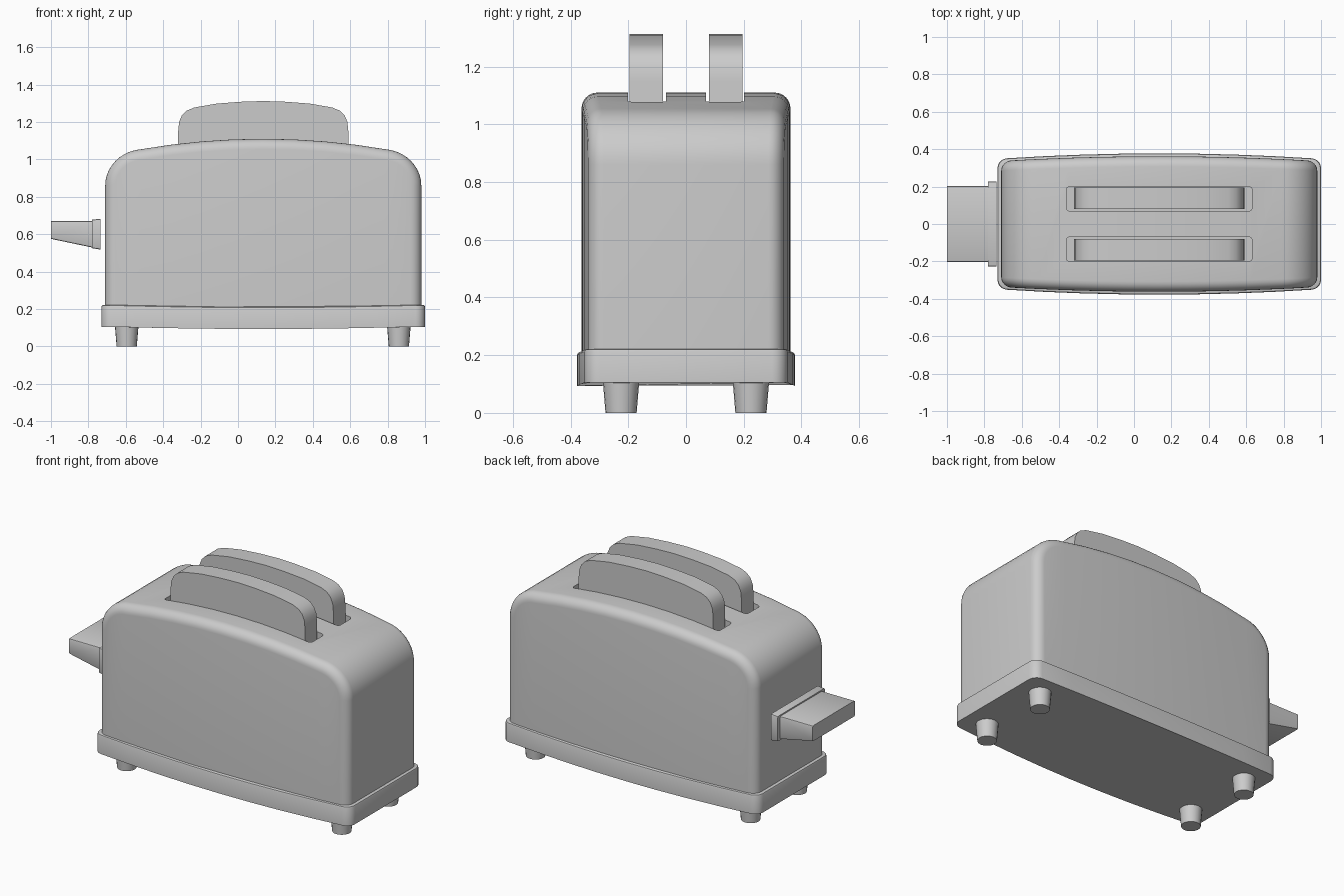
import bpy, bmesh
from math import sin, cos, pi, radians

if "Cube" in bpy.data.objects:
    bpy.data.objects.remove(bpy.data.objects["Cube"])

CX = 0.135  # centre of the housing in x


def finish(name, bm, angle=35):
    bmesh.ops.recalc_face_normals(bm, faces=bm.faces)
    me = bpy.data.meshes.new(name)
    bm.to_mesh(me)
    bm.free()
    ob = bpy.data.objects.new(name, me)
    bpy.context.collection.objects.link(ob)
    bpy.ops.object.select_all(action='DESELECT')
    bpy.context.view_layer.objects.active = ob
    ob.select_set(True)
    bpy.ops.object.shade_smooth_by_angle(angle=radians(angle))
    return ob


def prism(pts, vec):
    """Closed polygon of 3D points extruded along vec."""
    bm = bmesh.new()
    face = bm.faces.new([bm.verts.new(p) for p in pts])
    ext = bmesh.ops.extrude_face_region(bm, geom=[face])['geom']
    verts = [g for g in ext if isinstance(g, bmesh.types.BMVert)]
    if face.is_valid is False or len(bm.faces) == len(pts) + 1:
        bm.faces.new([v for v in bm.verts if v not in verts])
    bmesh.ops.translate(bm, verts=verts, vec=vec)
    return bm


def bevel(bm, edges, width, seg=2):
    bmesh.ops.bevel(bm, geom=list(edges), offset=width, segments=seg,
                    profile=0.5, affect='EDGES')


def rounded_rect(hx, hy, r, seg=5, bow=0.0, n=8):
    """Rounded rectangle outline whose long sides may bow outwards."""
    pts = []
    for k in range(4):
        a0 = k * pi / 2
        sx, sy = (1, -1, -1, 1)[k], (1, 1, -1, -1)[k]
        for i in range(seg + 1):
            a = a0 + i * pi / 2 / seg
            pts.append((sx * (hx - r) + r * cos(a), sy * (hy - r) + r * sin(a)))
        if bow and k in (0, 2):
            pts += [(sx * (hx - r) * (1 - 2 * i / n), sy * hy) for i in range(1, n)]
    return [(x, y * (1 + bow * (1 - (x / hx) ** 2))) for x, y in pts]


# Housing: domed profile, rounded front and back rims, bowed long sides
Z0, HX, HY, R = 0.17, 0.845, 0.362, 0.055


def profile(d):
    arc = [(0.635 + (0.21 - d) * cos(t), 0.86 + (0.195 - d) * sin(t))
           for t in (radians(85 * i / 10) for i in range(11))]
    end = arc[-1][0]
    crown = [(end * (1 - i / 4), 1.11 - d - 0.05 * (end * (1 - i / 4) / 0.62) ** 2)
             for i in range(1, 5)]
    half = [(HX - d, Z0)] + arc + crown
    return half + [(-x, z) for x, z in half[-2::-1]]


bm = bmesh.new()
steps = [(R * (1 - cos(i * pi / 12)), HY - R * (1 - sin(i * pi / 12))) for i in range(7)]
levels = [(d, -y) for d, y in reversed(steps)] + steps
rings = [[bm.verts.new((x, y, z)) for x, z in profile(d)] for d, y in levels]
for a, b in zip(rings, rings[1:]):
    for i in range(len(a) - 1):
        bm.faces.new((a[i], a[i + 1], b[i + 1], b[i]))
for ring in (rings[0], rings[-1]):
    low = [ring[0]] + [bm.verts.new((v.co.x, v.co.y, Z0)) for v in ring[2:-2]] + [ring[-1]]
    high = ring[1:-1]
    for i in range(len(high) - 1):
        bm.faces.new((high[i], high[i + 1], low[i + 1], low[i]))
bmesh.ops.holes_fill(bm, edges=[e for e in bm.edges if e.is_boundary], sides=0)
for v in bm.verts:
    v.co.y *= 1 - 0.07 * (v.co.x / HX) ** 2
    v.co.x += CX
housing = finish("housing", bm)

# Bread slots cut into the housing
for side in (-1, 1):
    pts = [(CX + x, side * 0.135 + y, 0.4) for x, y in rounded_rect(0.497, 0.066, 0.02, 4)]
    cutter = finish("slot_cutter", prism(pts, (0, 0, 1)))
    cutter.hide_render = True
    mod = housing.modifiers.new("slot", 'BOOLEAN')
    mod.operation, mod.solver, mod.object = 'DIFFERENCE', 'EXACT', cutter
    bpy.ops.object.select_all(action='DESELECT')
    bpy.context.view_layer.objects.active = housing
    housing.select_set(True)
    bpy.ops.object.modifier_apply(modifier=mod.name)
    bpy.data.objects.remove(cutter)
bpy.ops.object.shade_smooth_by_angle(angle=radians(35))

# Toast slices
half = [(0.455, 0.45), (0.455, 1.15), (0.45, 1.2), (0.435, 1.235), (0.41, 1.26),
        (0.37, 1.277), (0.25, 1.298), (0.12, 1.308), (0, 1.312)]
outline = half + [(-x, z) for x, z in half[-2::-1]]
for side, label in ((-1, "front"), (1, "back")):
    pts = [(CX + x, side * 0.137 - 0.058, z) for x, z in outline]
    finish(label + "_toast", prism(pts, (0, 0.116, 0)))

# Base tray, sagging slightly along its long edges
pts = [(x, y, 0.105) for x, y in rounded_rect(0.865, 0.348, 0.05, 5, 0.085)]
bm = prism(pts, (0, 0, 0.117))
bevel(bm, [e for e in bm.edges if all(v.co.z > 0.2 for v in e.verts)], 0.01)
for v in bm.verts:
    v.co.z -= 0.012 * max(0, 1 - (v.co.x / 0.8) ** 2) * abs(v.co.y) / 0.375
    v.co.x += CX
finish("base", bm)

# Feet
for x in (-0.595, 0.86):
    for y in (-0.225, 0.225):
        bm = bmesh.new()
        bmesh.ops.create_cone(bm, cap_ends=True, segments=20, radius1=0.054,
                              radius2=0.064, depth=0.12)
        bmesh.ops.translate(bm, verts=bm.verts, vec=(x, y, 0.06))
        finish("foot", bm)

# Lever: backing plate and wedge handle
for name, prof, hy, w in (
        ("lever_plate", [(-0.78, 0.525), (-0.735, 0.518), (-0.735, 0.682), (-0.78, 0.678)], 0.228, 0.008),
        ("lever_handle", [(-1.0, 0.575), (-0.77, 0.527), (-0.77, 0.67), (-1.0, 0.67)], 0.204, 0.008)):
    bm = prism([(x, -hy, z) for x, z in prof], (0, 2 * hy, 0))
    bevel(bm, [e for e in bm.edges if abs(e.verts[0].co.x - e.verts[1].co.x) > 0.01], w)
    finish(name, bm)
